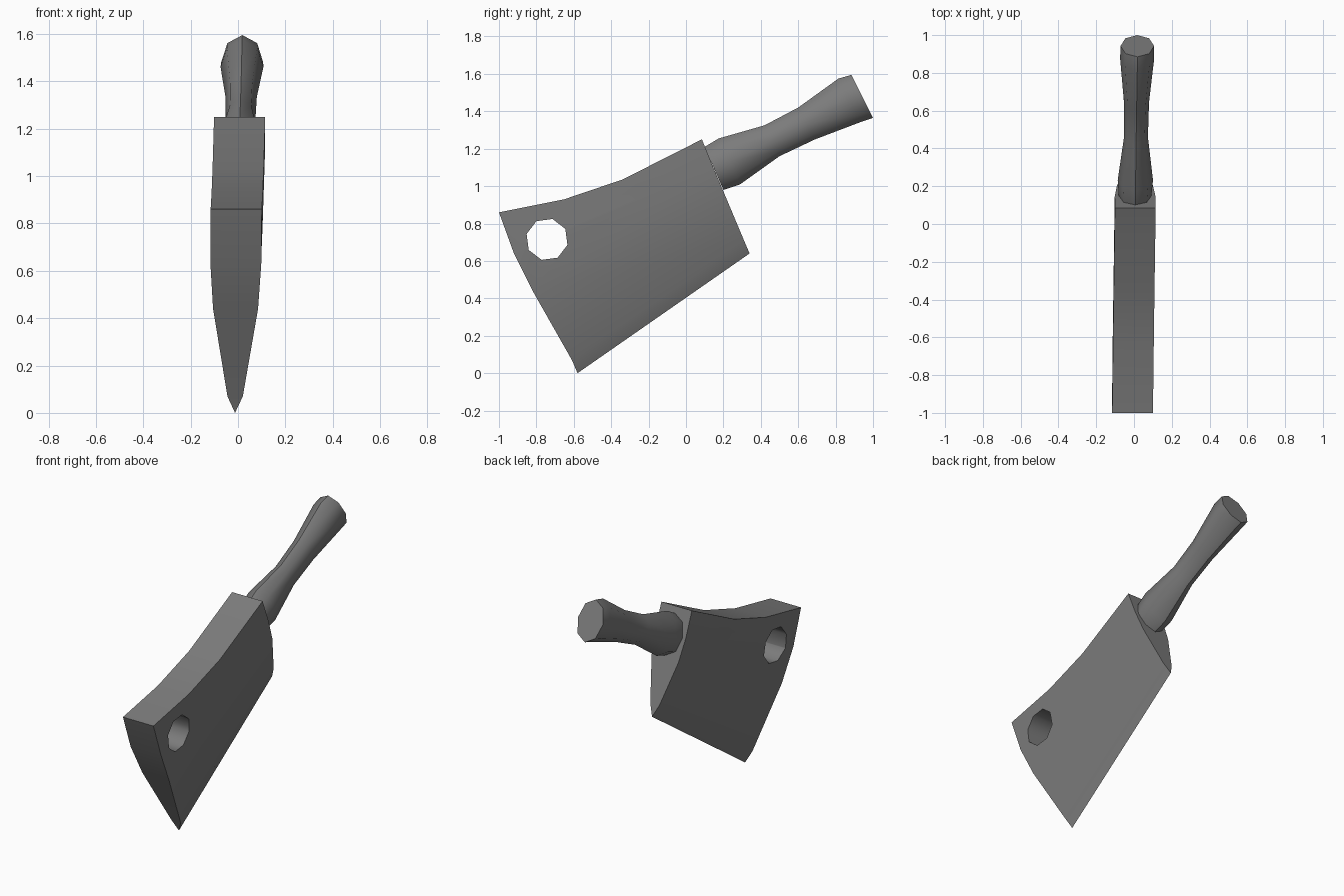
import bpy
import bmesh
from math import cos, sin, pi, radians
from mathutils import Vector

if "Cube" in bpy.data.objects:
    bpy.data.objects.remove(bpy.data.objects["Cube"], do_unlink=True)

steel = bpy.data.materials.new("dark grey steel")
steel.use_nodes = True
grey = (0.2, 0.2, 0.2, 1)
steel.diffuse_color = grey
steel.node_tree.nodes["Principled BSDF"].inputs["Base Color"].default_value = grey


def place(offset, y, z):
    """Point at a sideways offset from the slightly leaning middle plane."""
    return Vector((offset - 0.007 + 0.0096 * y + 0.0105 * z, y, z))


def finish(name, bm):
    bmesh.ops.recalc_face_normals(bm, faces=bm.faces)
    mesh = bpy.data.meshes.new(name)
    bm.to_mesh(mesh)
    bm.free()
    mesh.materials.append(steel)
    obj = bpy.data.objects.new(name, mesh)
    bpy.context.collection.objects.link(obj)
    return obj


def smooth(obj):
    bpy.ops.object.select_all(action="DESELECT")
    obj.select_set(True)
    bpy.context.view_layer.objects.active = obj
    bpy.ops.object.shade_smooth_by_angle(angle=radians(50))


def loft(name, rings):
    """Capped skin over rings of equal point count."""
    bm = bmesh.new()
    loops = [[bm.verts.new(p) for p in ring] for ring in rings]
    n = len(loops[0])
    for a, b in zip(loops, loops[1:]):
        for i in range(n):
            j = (i + 1) % n
            bm.faces.new((a[i], a[j], b[j], b[i]))
    bm.faces.new(loops[0])
    bm.faces.new(loops[-1])
    return finish(name, bm)


# Blade: rows from spine to cutting edge, each (half thickness, [(y, z)...])
rows = [
    (0.108, [(-1, 0.86), (-0.65, 0.93), (-0.34, 1.035), (0.085, 1.25)]),
    (0.108, [(-0.92, 0.64), (0.146, 1.10)]),
    (0.095, [(-0.82, 0.44), (0.205, 0.96)]),
    (0.0325, [(-0.61, 0.07), (0.31, 0.71)]),
]
edge = [(-0.58, 0), (0.34, 0.64)]
bm = bmesh.new()
edge_verts = [bm.verts.new(place(0, *p)) for p in edge]
sides = []
for s in (-1, 1):
    side = [[bm.verts.new(place(s * half, *p)) for p in pts] for half, pts in rows]
    side.append(edge_verts)
    for a, b in zip(side, side[1:]):
        bm.faces.new(a + b[::-1])
    sides.append(side)
left, right = sides
for i in range(len(left[0]) - 1):  # spine
    bm.faces.new((left[0][i], left[0][i + 1], right[0][i + 1], right[0][i]))
for k in (0, -1):  # front and back ends
    for r in range(len(rows)):
        corners = [left[r][k], left[r + 1][k], right[r + 1][k], right[r][k]]
        bm.faces.new(list(dict.fromkeys(corners)))
blade = finish("blade", bm)

# Eight-sided hanging hole
angles = [radians(30 + 45 * i) for i in range(8)]
cutter = loft("hole_cutter", [
    [place(x, -0.743 + 0.113 * cos(a), 0.715 + 0.113 * sin(a)) for a in angles]
    for x in (-0.3, 0.3)])
cutter.hide_render = True
cut = blade.modifiers.new("hole", "BOOLEAN")
cut.operation = "DIFFERENCE"
cut.solver = "EXACT"
cut.object = cutter
bpy.context.view_layer.objects.active = blade
blade.select_set(True)
bpy.ops.object.modifier_apply(modifier=cut.name)
bpy.data.objects.remove(cutter, do_unlink=True)
smooth(blade)

# Handle: upper and lower outline points of each oval ring
outline = [
    ((0.10, 1.21), (0.20, 0.98)),
    ((0.175, 1.255), (0.29, 1.01)),
    ((0.42, 1.325), (0.50, 1.16)),
    ((0.60, 1.42), (0.69, 1.25)),
    ((0.815, 1.575), (0.94, 1.345)),
    ((0.885, 1.595), (1.0, 1.365)),
]
rings = []
for top, bottom in outline:
    top, bottom = Vector(top), Vector(bottom)
    mid, reach = (top + bottom) / 2, (top - bottom) / 2
    ring = []
    for i in range(8):
        a = i * pi / 4
        y, z = mid + reach * cos(a)
        ring.append(place(reach.length * 0.69 * sin(a), y, z))
    rings.append(ring)
smooth(loft("handle", rings))
